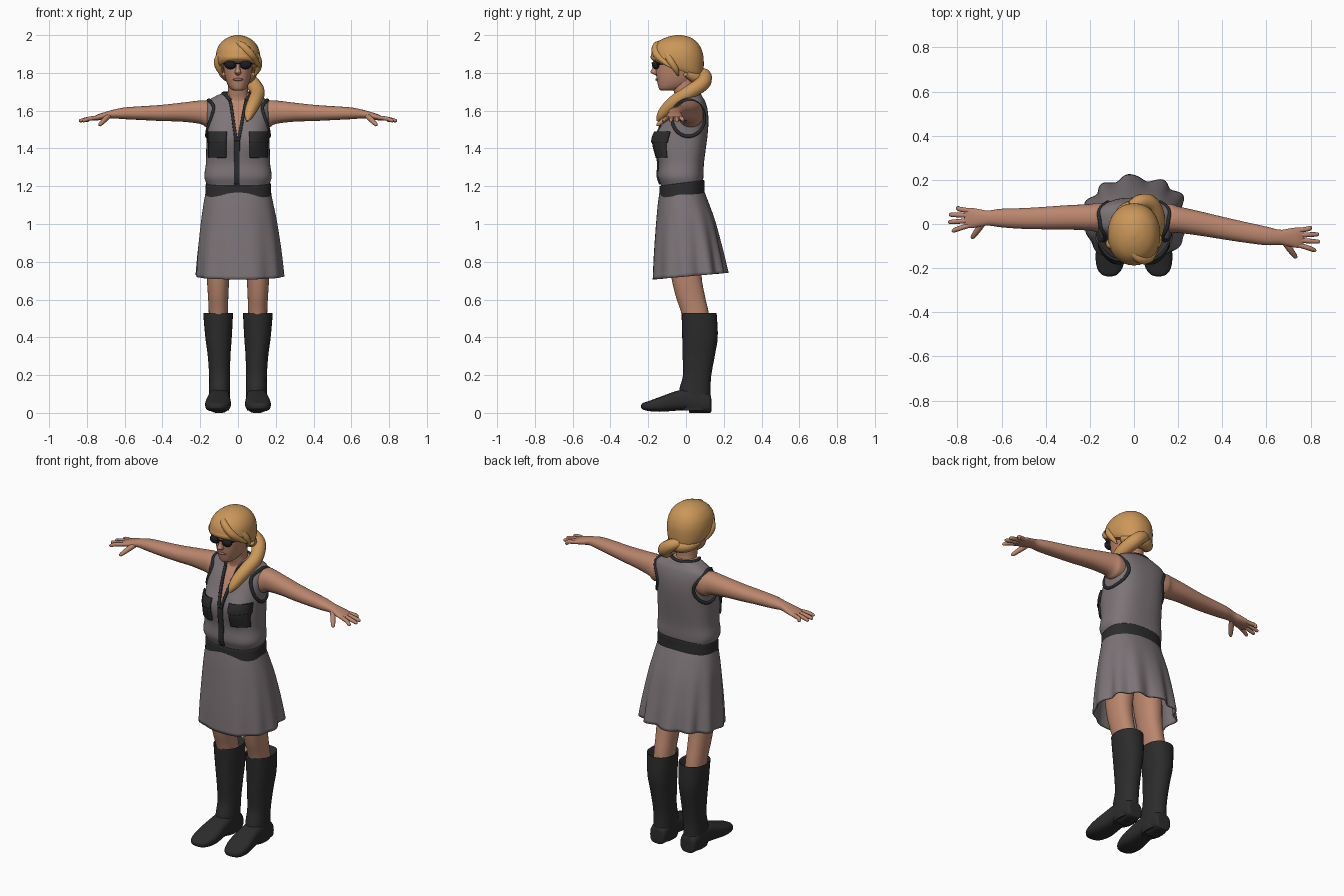
import bpy, bmesh, math
from mathutils import Vector
from mathutils.bvhtree import BVHTree

if "Cube" in bpy.data.objects:
    bpy.data.objects.remove(bpy.data.objects["Cube"])


def material(name, rgb):
    m = bpy.data.materials.new(name)
    m.diffuse_color = (*rgb, 1)
    m.use_nodes = True
    m.node_tree.nodes["Principled BSDF"].inputs["Base Color"].default_value = m.diffuse_color
    return m


GREY = material("grey cloth", (0.205, 0.175, 0.188))
BLACK = material("black leather", (0.025, 0.025, 0.026))
SKIN = material("skin", (0.50, 0.24, 0.155))
HAIR = material("blond hair", (0.60, 0.31, 0.10))
LENS = material("dark lens", (0.012, 0.012, 0.015))
LIPS = material("lips", (0.36, 0.14, 0.10))


def finish(name, bm, mat, angle=50):
    bmesh.ops.recalc_face_normals(bm, faces=bm.faces)
    me = bpy.data.meshes.new(name)
    bm.to_mesh(me)
    bm.free()
    ob = bpy.data.objects.new(name, me)
    bpy.context.collection.objects.link(ob)
    me.materials.append(mat)
    bpy.ops.object.select_all(action='DESELECT')
    ob.select_set(True)
    bpy.context.view_layer.objects.active = ob
    bpy.ops.object.shade_smooth_by_angle(angle=math.radians(angle))
    return ob


def spline(pts, sub):
    """Catmull-Rom interpolation of tuples."""
    out, n = [], len(pts)
    for i in range(n - 1):
        p0, p1, p2, p3 = pts[max(i - 1, 0)], pts[i], pts[i + 1], pts[min(i + 2, n - 1)]
        for k in range(sub):
            t = k / sub
            out.append(tuple(0.5 * (2 * b + (c - a) * t + (2 * a - 5 * b + 4 * c - d) * t * t
                             + (3 * b - a - 3 * c + d) * t ** 3) for a, b, c, d in zip(p0, p1, p2, p3)))
    return out + [pts[-1]]


def loft(name, rings, mat, axis='Z', n=32, sub=4, p=2.2, cap=True, tweak=None):
    """Rings are (position on axis, a0, a1, b0, b1) with a, b the two other axes."""
    bm, rows = bmesh.new(), []
    for t, a0, a1, b0, b1 in spline(rings, sub):
        row = []
        for i in range(n):
            g = 2 * math.pi * i / n
            c, s = math.cos(g), math.sin(g)
            a = (a0 + a1) / 2 + (a1 - a0) / 2 * math.copysign(abs(c) ** (2 / p), c)
            b = (b0 + b1) / 2 + (b1 - b0) / 2 * math.copysign(abs(s) ** (2 / p), s)
            co = Vector({'X': (t, a, b), 'Y': (a, t, b), 'Z': (a, b, t)}[axis])
            row.append(bm.verts.new(tweak(co, g) if tweak else co))
        rows.append(row)
    for r, q in zip(rows, rows[1:]):
        for i in range(n):
            bm.faces.new((r[i], r[(i + 1) % n], q[(i + 1) % n], q[i]))
    if cap:
        bm.faces.new(rows[0])
        bm.faces.new(rows[-1])
    return finish(name, bm, mat)


def tube(name, pts, mat, sub=6, cyclic=False):
    """Round tube through (x, y, z, radius) points."""
    pts = spline(pts, sub) if sub > 1 else pts
    cu = bpy.data.curves.new(name, 'CURVE')
    cu.dimensions, cu.bevel_depth, cu.bevel_resolution, cu.use_fill_caps = '3D', 1, 4, True
    sp = cu.splines.new('POLY')
    sp.points.add(len(pts) - 1)
    sp.use_cyclic_u = cyclic
    for q, (x, y, z, r) in zip(sp.points, pts):
        q.co, q.radius = (x, y, z, 1), r
    ob = bpy.data.objects.new(name, cu)
    bpy.context.collection.objects.link(ob)
    cu.materials.append(mat)
    bpy.ops.object.select_all(action='DESELECT')
    ob.select_set(True)
    bpy.context.view_layer.objects.active = ob
    bpy.ops.object.convert(target='MESH')
    bpy.ops.object.shade_smooth_by_angle(angle=math.radians(60))


def ball(name, loc, size, mat):
    bm = bmesh.new()
    bmesh.ops.create_uvsphere(bm, u_segments=20, v_segments=12, radius=1)
    for v in bm.verts:
        v.co = Vector(loc) + v.co * Vector(size)
    finish(name, bm, mat)


# Blouse, with a fuller chest and skin showing inside the neckline
def chest(co, g):
    if co.y < 0:
        co.y -= 0.024 * math.exp(-((abs(co.x) - 0.09) / 0.06) ** 2 - ((co.z - 1.44) / 0.07) ** 2)
    return co


body = [(1.16, .163, -.132, .088), (1.20, .163, -.132, .088), (1.25, .178, -.148, .092),
        (1.32, .170, -.146, .095), (1.40, .168, -.152, .105), (1.47, .165, -.148, .114),
        (1.54, .166, -.122, .119), (1.60, .171, -.090, .115), (1.645, .165, -.058, .103),
        (1.672, .128, -.045, .088), (1.69, .085, -.036, .073), (1.696, .02, -.01, .03)]
blouse = loft("blouse", [(z, -w, w, a, b) for z, w, a, b in body], GREY, n=96, sub=7, p=2.6, tweak=chest)
blouse.data.materials.append(SKIN)
for f in blouse.data.polygons:
    x, y, z = f.center
    t = (z - 1.45) / 0.2
    in_v = y < 0 and t > 0 and -.008 - .03 * t < x < .002 + .036 * t
    in_neck = z > 1.62 and (x / .08) ** 2 + ((y - .005) / .066) ** 2 < 1
    f.material_index = 1 if in_v or in_neck else 0
bm = bmesh.new()
bm.from_mesh(blouse.data)
tree = BVHTree.FromBMesh(bm)
bm.free()


def hit(origin, direction):
    loc = tree.ray_cast(Vector(origin), Vector(direction))[0]
    return loc if loc else Vector(origin) * 0.1 + Vector((0, 0, 1.4))


def ribbon(name, pts, mat, width, lift=.003, thick=.009, across=6):
    """Strip along (x, z) points laid on the front of the blouse."""
    pts, bm, rows = spline(pts, 8), bmesh.new(), []
    for x, z in pts:
        row = []
        for k in range(across + 1):
            co = hit((x + width * (k / across - .5), -1, z), (0, 1, 0))
            row.append(bm.verts.new((co.x, co.y - lift, co.z)))
        rows.append(row)
    for r, q in zip(rows, rows[1:]):
        for k in range(across):
            bm.faces.new((r[k], r[k + 1], q[k + 1], q[k]))
    m = finish(name, bm, mat).modifiers.new("thickness", 'SOLIDIFY')
    m.thickness, m.offset = thick, 0


# Black trims: placket, V edges, pockets, neckline and armholes
ribbon("placket", [(-.006, 1.46), (-.006, 1.34), (-.006, 1.21)], BLACK, .03)
ribbon("neck_edge_right", [(-.042, 1.652), (-.034, 1.61), (-.010, 1.44)], BLACK, .016)
ribbon("neck_edge_left", [(.042, 1.652), (.034, 1.61), (.002, 1.44)], BLACK, .016)
neck = []
for i in range(41):
    g = math.radians(-60 + 300 * i / 40)
    co = hit((.08 * math.cos(g), .005 + .066 * math.sin(g), 3), (0, 0, -1))
    neck.append((*co, .009))
tube("neckline_trim", neck, BLACK, sub=1)
for s, side in ((-1, "right"), (1, "left")):
    ribbon("pocket_" + side, [(s * .108, 1.475), (s * .108, 1.42), (s * .108, 1.352)], BLACK, .092, .006, .012)
    ribbon("pocket_flap_" + side, [(s * .108, 1.488), (s * .108, 1.46), (s * .108, 1.432)], BLACK, .1, .011, .012)
    hole = []
    for i in range(40):
        g = 2 * math.pi * i / 40
        co = hit((s, .012 + .086 * math.cos(g), 1.56 + .096 * math.sin(g)), (-s, 0, 0))
        hole.append((*co, .009))
    tube("armhole_trim_" + side, hole, BLACK, sub=1, cyclic=True)


# Belt, slightly higher at the back
def tilt(co, g):
    co.z += 0.13 * co.y
    return co


loft("belt", [(1.147, -.166, .168, -.136, .093), (1.15, -.173, .176, -.142, .099), (1.185, -.172, .175, -.141, .098),
              (1.216, -.17, .173, -.14, .097), (1.22, -.163, .166, -.134, .091)], BLACK, n=56, p=2.4, tweak=tilt)


# Flared skirt with folds growing toward the hem
def folds(co, g):
    f = max(0, (1.17 - co.z) / .45) ** 1.4
    k = 1 + f * ((.04 + .03 * math.sin(g)) * math.cos(11 * g + .6) + .018 * math.cos(6 * g + 2))
    return Vector((co.x * k, .02 + (co.y - .02) * k, co.z + .09 * co.y * f))


skirt = loft("skirt", [(1.18, -.165, .167, -.135, .09), (1.1, -.18, .184, -.146, .12), (1.0, -.195, .203, -.155, .152),
                       (.85, -.21, .223, -.166, .185), (.722, -.217, .234, -.172, .207)],
             GREY, n=176, sub=5, p=2.3, cap=False, tweak=folds)
m = skirt.modifiers.new("thickness", 'SOLIDIFY')
m.thickness, m.offset = .008, 0

# Legs and tall boots
for s, side in ((-1, "right"), (1, "left")):
    def at(c, w):
        return (s * c - w, s * c + w)
    loft("leg_" + side, [(z, *at(c, w), a, b) for z, c, w, a, b in (
        (1.05, .085, .075, -.10, .08), (.85, .098, .068, -.095, .085), (.72, .105, .060, -.078, .083),
        (.62, .105, .054, -.055, .10), (.54, .104, .051, -.028, .118), (.45, .104, .05, -.005, .13))], SKIN)
    loft("boot_shaft_" + side, [(z, *at(c, w), a, b) for z, c, w, a, b in (
        (.49, .105, .05, .0, .13), (.52, .105, .070, -.016, .152), (.528, .105, .077, -.022, .16),
        (.515, .105, .078, -.023, .163), (.40, .103, .070, -.020, .168), (.30, .100, .060, -.018, .152),
        (.20, .098, .055, -.016, .134), (.13, .098, .055, -.034, .130), (.06, .099, .055, -.04, .132),
        (.012, .099, .052, -.03, .13))], BLACK)
    loft("boot_foot_" + side, [(y, *at(c, w), a, b) for y, c, w, a, b in (
        (.134, .1, .03, .01, .07), (.125, .1, .048, 0, .1), (.06, .1, .055, 0, .13), (.02, .1, .056, 0, .13),
        (.008, .1, .056, .016, .13), (-.06, .102, .061, .011, .113), (-.14, .106, .068, .006, .084),
        (-.2, .11, .057, .01, .062), (-.228, .111, .036, .018, .052), (-.237, .111, .012, .026, .042))],
        BLACK, axis='Y', p=2.8)

# Arms and hands, the left arm swept a little forward
sweep = {-1: (.03, .03, .03, .03, .027, .025, .027, .027, .027, .027, .027),
         1: (.025, .025, .02, .002, -.018, -.037, -.054, -.06, -.061, -.062, -.062)}
arm = ((.10, 1.58, .06, .06), (.165, 1.583, .066, .07), (.2, 1.592, .060, .062), (.3, 1.592, .055, .050),
       (.4, 1.588, .051, .043), (.5, 1.587, .047, .037), (.6, 1.586, .042, .031), (.66, 1.582, .034, .023),
       (.70, 1.574, .040, .020), (.74, 1.565, .046, .016), (.768, 1.558, .040, .010))
for s, side in ((-1, "right"), (1, "left")):
    loft("arm_" + side, [(s * x, y - ry, y + ry, z - rz, z + rz)
                         for (x, z, ry, rz), y in zip(arm, sweep[s])], SKIN, axis='X')
    hy = sweep[s][-1]
    for k, (dy, tip) in enumerate(((.048, .805), (.016, .838), (-.019, .842), (-.060, .825))):
        b = .033 - .022 * k
        tube("finger_%s_%d" % (side, k + 1), [
            (s * .745, hy + b, 1.563, .011), (s * .79, hy + (b + dy) / 2, 1.557, .011),
            (s * (tip - .008), hy + dy * .95, 1.547, .009), (s * tip, hy + dy, 1.545, .003)], SKIN)
    tube("thumb_" + side, [(s * .685, hy - .022, 1.572, .015), (s * .708, hy - .055, 1.55, .014),
                           (s * .73, hy - .085, 1.527, .010), (s * .735, hy - .092, 1.521, .003)], SKIN)

# Neck, head, nose and mouth
loft("neck", [(1.60, -.06, .06, -.06, .06), (1.66, -.062, .062, -.055, .06), (1.70, -.054, .054, -.064, .048),
              (1.77, -.054, .054, -.08, .05)], SKIN)
loft("head", [(z, -w, w, a, b) for z, w, a, b in (
    (1.706, .018, -.13, -.07), (1.714, .038, -.142, -.03), (1.74, .056, -.150, .02), (1.78, .069, -.157, .05),
    (1.83, .077, -.162, .07), (1.90, .08, -.165, .07), (1.95, .06, -.13, .05))], SKIN, p=2.3)
loft("nose", [(z, -w, w, a, -.13) for z, w, a in (
    (1.787, .008, -.16), (1.795, .016, -.176), (1.805, .017, -.188), (1.825, .011, -.178),
    (1.85, .009, -.168), (1.865, .008, -.16))], SKIN, n=16)
ball("mouth", (0, -.150, 1.765), (.026, .012, .008), LIPS)

# Sunglasses
for s, side in ((-1, "right"), (1, "left")):
    ball("lens_" + side, (s * .04, -.160, 1.843), (.031, .02, .024), LENS)
    tube("glasses_arm_" + side, [(s * .066, -.155, 1.85, .005), (s * .082, -.10, 1.85, .005),
                                 (s * .085, .0, 1.845, .005)], LENS)
tube("glasses_bridge", [(-.015, -.172, 1.85, .004), (0, -.178, 1.852, .004), (.015, -.172, 1.85, .004)], LENS)


# Hair cap, its lower edge sloping down to the back
def slope(co, g):
    f = max(0, min(1, (1.89 - co.z) / .07))
    co.z -= .36 * f * (co.y + .045)
    return co


loft("hair_cap", [(z, -w, w, a, b) for z, w, a, b in (
    (2.0, .012, -.055, -.025), (1.989, .050, -.102, .02), (1.965, .086, -.147, .056), (1.93, .109, -.175, .08),
    (1.89, .118, -.186, .092), (1.86, .118, -.187, .094), (1.835, .113, -.185, .091),
    (1.818, .104, -.178, .083))], HAIR, n=56, sub=5, p=2.15, tweak=slope)

# Loose locks and the ponytail over the left shoulder
tube("side_lock_right", [(-.09, -.10, 1.90, .02), (-.108, -.09, 1.86, .02), (-.1, -.075, 1.82, .016),
                         (-.085, -.06, 1.785, .004)], HAIR)
tube("side_lock_left", [(.09, -.10, 1.90, .02), (.108, -.08, 1.86, .02), (.105, -.055, 1.82, .016),
                        (.088, -.04, 1.785, .004)], HAIR)
tube("fringe_sweep", [(-.03, -.10, 1.965, .014), (.02, -.155, 1.945, .02), (.065, -.155, 1.90, .022),
                      (.095, -.115, 1.86, .016), (.118, -.08, 1.83, .004)], HAIR)
tube("nape_hair", [(-.085, .0, 1.80, .02), (-.05, .05, 1.785, .033), (0, .07, 1.78, .038), (.05, .05, 1.775, .033),
                   (.085, .0, 1.80, .02)], HAIR)
tube("ponytail", [(-.01, .075, 1.80, .028), (.03, .1, 1.785, .035), (.075, .088, 1.745, .04), (.104, .02, 1.698, .038),
                  (.088, -.055, 1.65, .037), (.068, -.105, 1.605, .032), (.056, -.135, 1.57, .022),
                  (.05, -.152, 1.545, .005)], HAIR)
